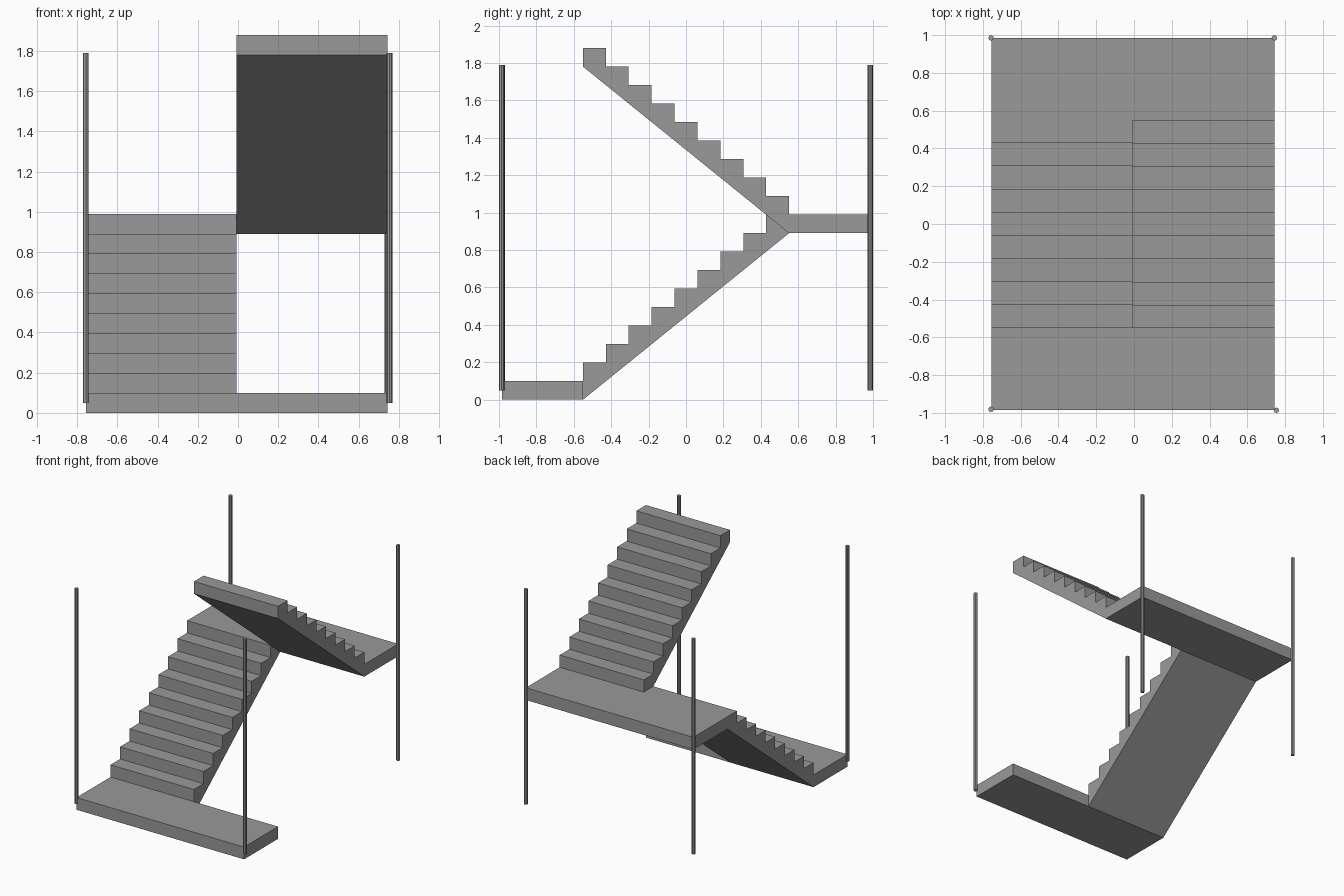
import bpy
import bmesh

cube = bpy.data.objects.get("Cube")
if cube:
    bpy.data.objects.remove(cube)

STEPS = 9
RISE = 1.88 / 19
HALF_RUN = 0.551
TREAD = 2 * HALF_RUN / STEPS
X_LEFT, X_MID, X_RIGHT = 0.744, -0.008, -0.755
END = 0.985


def make_material(name, value):
    mat = bpy.data.materials.new(name)
    mat.use_nodes = True
    colour = (value, value, value, 1)
    mat.diffuse_color = colour
    mat.node_tree.nodes["Principled BSDF"].inputs["Base Color"].default_value = colour
    return mat


concrete = make_material("concrete grey", 0.32)


def finish(name, bm):
    bmesh.ops.recalc_face_normals(bm, faces=bm.faces)
    mesh = bpy.data.meshes.new(name)
    bm.to_mesh(mesh)
    bm.free()
    mesh.materials.append(concrete)
    obj = bpy.data.objects.new(name, mesh)
    bpy.context.collection.objects.link(obj)
    return obj


def extrude_profile(name, profile, x0, x1):
    """Extrude a side profile of (y, z) points across the width."""
    bm = bmesh.new()
    face = bm.faces.new([bm.verts.new((x0, y, z)) for y, z in profile])
    result = bmesh.ops.extrude_face_region(bm, geom=[face])
    moved = [v for v in result["geom"] if isinstance(v, bmesh.types.BMVert)]
    bmesh.ops.translate(bm, verts=moved, vec=(x1 - x0, 0, 0))
    return finish(name, bm)


def landing(name, y0, y1, z):
    profile = [(y0, z), (y1, z), (y1, z + RISE), (y0, z + RISE)]
    return extrude_profile(name, profile, X_RIGHT, X_LEFT)


def flight(name, x0, x1, base, direction):
    """Sawtooth treads above a straight sloping underside."""
    profile = [(-HALF_RUN * direction, base)]
    for i in range(STEPS):
        y = -HALF_RUN + i * TREAD
        z = base + (i + 2) * RISE
        profile += [(y * direction, z), ((y + TREAD) * direction, z)]
    profile.append((HALF_RUN * direction, base + STEPS * RISE))
    return extrude_profile(name, profile, x0, x1)


def post(name, x, y):
    bm = bmesh.new()
    bmesh.ops.create_cone(bm, cap_ends=True, segments=8, radius1=0.0145,
                          radius2=0.0145, depth=1.74)
    obj = finish(name, bm)
    obj.location = (x, y, 0.92)


# Landings
landing("lower_landing", -END, -HALF_RUN, 0)
landing("upper_landing", HALF_RUN, END, STEPS * RISE)

# Stair flights, the second doubling back over the first
flight("lower_flight", X_RIGHT, X_MID, 0, 1)
flight("upper_flight", X_MID, X_LEFT, STEPS * RISE, -1)

# Corner posts
post("front_right_post", -0.757, -0.981)
post("front_left_post", 0.754, -0.986)
post("back_right_post", -0.757, 0.985)
post("back_left_post", 0.743, 0.985)
